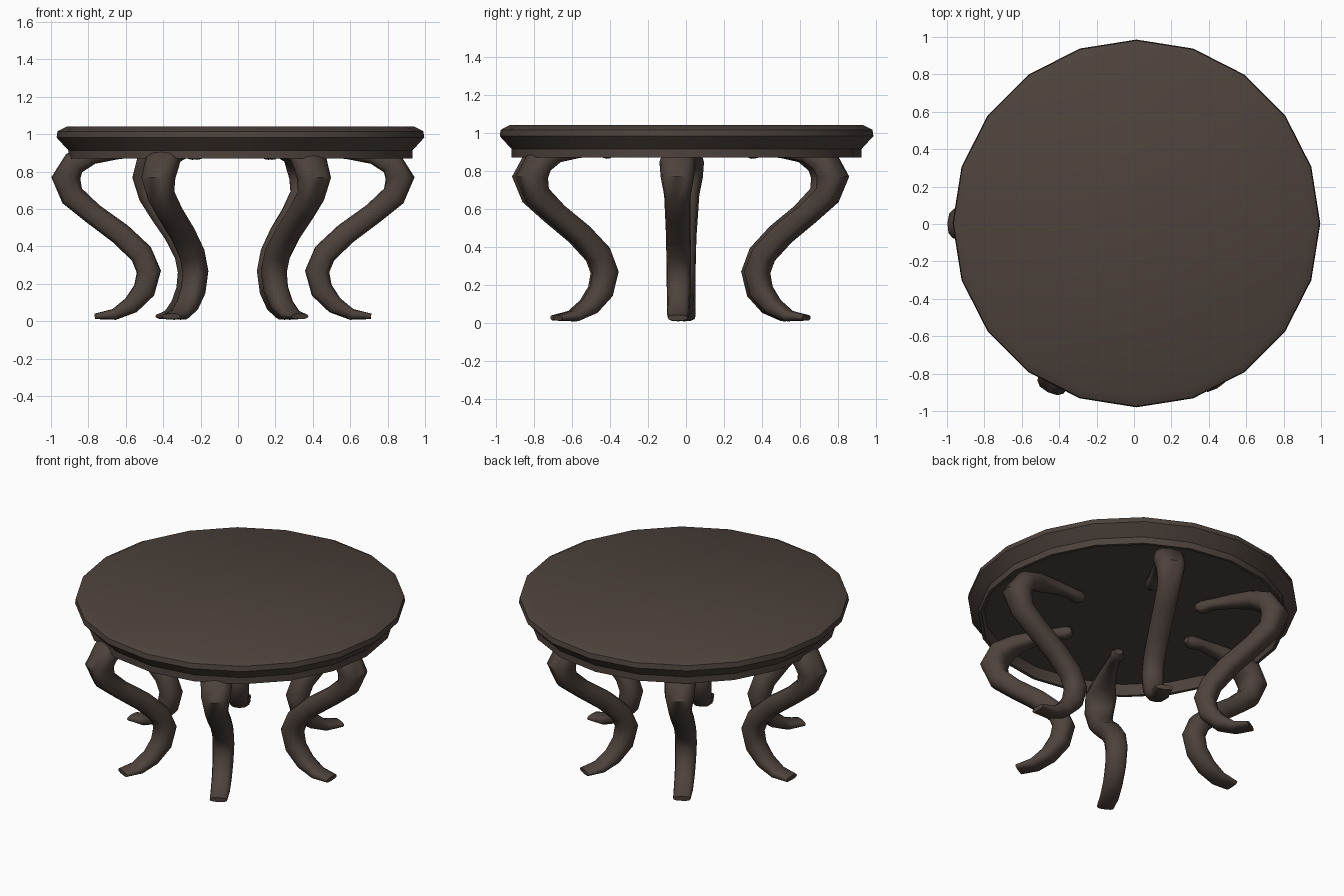
import bpy, bmesh, math
from mathutils import Vector

if "Cube" in bpy.data.objects:
    bpy.data.objects.remove(bpy.data.objects["Cube"])

wood = bpy.data.materials.new("dark_brown_wood")
wood.diffuse_color = (0.075, 0.055, 0.045, 1)
wood.use_nodes = True
wood.node_tree.nodes["Principled BSDF"].inputs["Base Color"].default_value = wood.diffuse_color


def finish(name, bm, location, angle):
    bmesh.ops.recalc_face_normals(bm, faces=bm.faces)
    mesh = bpy.data.meshes.new(name)
    bm.to_mesh(mesh)
    bm.free()
    mesh.materials.append(wood)
    obj = bpy.data.objects.new(name, mesh)
    obj.location = location
    bpy.context.collection.objects.link(obj)
    bpy.ops.object.select_all(action='DESELECT')
    obj.select_set(True)
    bpy.context.view_layer.objects.active = obj
    bpy.ops.object.shade_smooth_by_angle(angle=math.radians(angle))
    return obj


def skin(bm, rings):
    # bridge consecutive rings and cap both ends
    n = len(rings[0])
    for a, b in zip(rings, rings[1:]):
        for i in range(n):
            j = (i + 1) % n
            bm.faces.new((a[i], a[j], b[j], b[i]))
    bm.faces.new(rings[0])
    bm.faces.new(rings[-1])


# Round 20-sided top with moulded edge and hollow underside (radius, height)
profile = [(0.93, 1.04), (0.978, 1.015), (0.983, 0.982), (0.92, 0.913),
           (0.92, 0.87), (0.90, 0.87), (0.89, 0.94)]
bm = bmesh.new()
rings = []
for r, z in profile:
    rings.append([bm.verts.new((r * math.cos(math.tau * i / 20),
                                r * math.sin(math.tau * i / 20), z))
                  for i in range(20)])
skin(bm, rings)
finish("table_top", bm, (0.013, 0.003, 0), 35)

# Curved leg path from inner arm tip to foot: radius, height, width, thickness
path = [(0.395, 0.905, 0.05, 0.04), (0.43, 0.90, 0.08, 0.075),
        (0.50, 0.91, 0.07, 0.06), (0.62, 0.905, 0.09, 0.08),
        (0.75, 0.89, 0.13, 0.10), (0.85, 0.845, 0.19, 0.13),
        (0.894, 0.765, 0.175, 0.155), (0.86, 0.67, 0.14, 0.13),
        (0.75, 0.575, 0.135, 0.115), (0.60, 0.465, 0.13, 0.12),
        (0.49, 0.36, 0.13, 0.125), (0.45, 0.265, 0.13, 0.13),
        (0.475, 0.165, 0.125, 0.12), (0.545, 0.085, 0.12, 0.095),
        (0.635, 0.036, 0.115, 0.06), (0.738, 0.026, 0.105, 0.03)]


def soft(v):
    # rounded-box cross-section
    return math.copysign(abs(v) ** 0.75, v)


def make_leg(name, degrees):
    bm = bmesh.new()
    rings = []
    points = [Vector((r, 0, z)) for r, z, w, t in path]
    for k, (r, z, w, t) in enumerate(path):
        tangent = (points[min(k + 1, len(path) - 1)] - points[max(k - 1, 0)]).normalized()
        side = Vector((0, 1, 0))
        normal = tangent.cross(side)
        ring = []
        for i in range(12):
            a = math.tau * i / 12
            ring.append(bm.verts.new(points[k] + side * (soft(math.cos(a)) * w / 2)
                                     + normal * (soft(math.sin(a)) * t / 2)))
        rings.append(ring)
    skin(bm, rings)
    obj = finish(name, bm, (-0.027, -0.03, 0), 50)
    obj.rotation_euler.z = math.radians(degrees)


# Six legs, slightly unevenly spaced
for name, degrees in [("right_leg", -1), ("back_right_leg", 64),
                      ("back_left_leg", 120), ("left_leg", 178),
                      ("front_left_leg", 243.5), ("front_right_leg", 299)]:
    make_leg(name, degrees)
